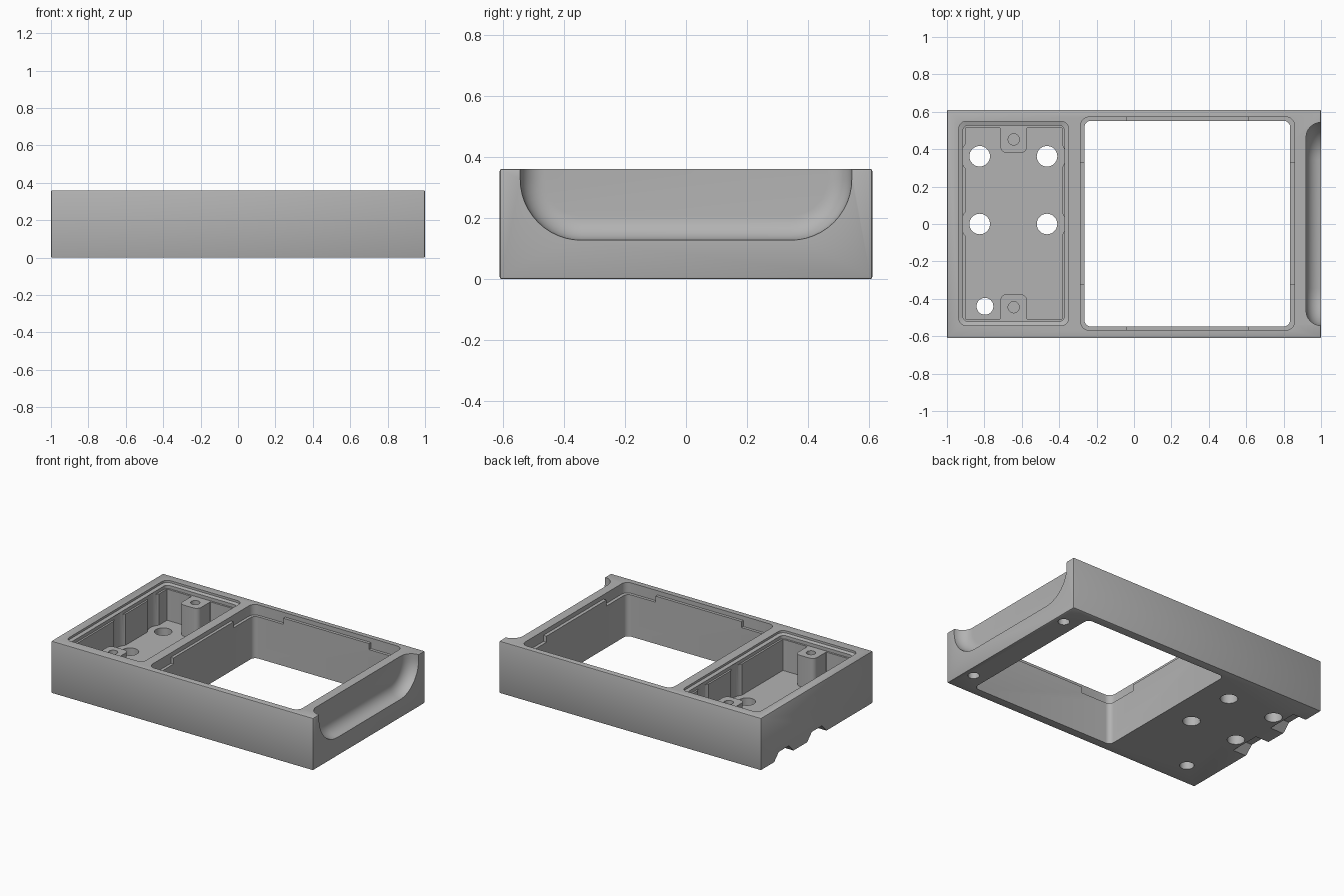
import bpy, bmesh, math

if "Cube" in bpy.data.objects:
    bpy.data.objects.remove(bpy.data.objects["Cube"])

grey = bpy.data.materials.new("grey plastic")
grey.diffuse_color = (0.45, 0.45, 0.45, 1)
grey.use_nodes = True
grey.node_tree.nodes["Principled BSDF"].inputs["Base Color"].default_value = grey.diffuse_color


def loft(name, rings):
    """Closed solid through rings of equal point count."""
    bm = bmesh.new()
    loops = [[bm.verts.new(p) for p in ring] for ring in rings]
    n = len(loops[0])
    for a, b in zip(loops, loops[1:]):
        for i in range(n):
            j = (i + 1) % n
            bm.faces.new((a[i], a[j], b[j], b[i]))
    bm.faces.new(loops[0])
    bm.faces.new(loops[-1])
    bmesh.ops.recalc_face_normals(bm, faces=bm.faces)
    mesh = bpy.data.meshes.new(name)
    bm.to_mesh(mesh)
    bm.free()
    ob = bpy.data.objects.new(name, mesh)
    bpy.context.collection.objects.link(ob)
    return ob


def prism(name, outline, z0, z1):
    return loft(name, [[(x, y, z) for x, y in outline] for z in (z0, z1)])


def rounded(points, radius, steps=6):
    """Round each corner of a right-angled polygon; radius may be a list."""
    out, n = [], len(points)
    for i, (px, py) in enumerate(points):
        r = radius[i] if isinstance(radius, list) else radius
        ends = []
        for qx, qy in (points[i - 1], points[(i + 1) % n]):
            d = math.hypot(qx - px, qy - py)
            ends.append(((qx - px) / d * r, (qy - py) / d * r))
        (ax, ay), (bx, by) = ends
        for k in range(steps + 1):
            t = k / steps * math.pi / 2
            s, c = 1 - math.sin(t), 1 - math.cos(t)
            out.append((px + ax * s + bx * c, py + ay * s + by * c))
    return out


def rect(x0, x1, y0, y1, r):
    return rounded([(x0, y0), (x1, y0), (x1, y1), (x0, y1)], r)


def circle(cx, cy, r, n=32):
    return [(cx + r * math.cos(2 * math.pi * i / n),
             cy + r * math.sin(2 * math.pi * i / n)) for i in range(n)]


# Body block with slightly softened edges
body = prism("tray_body", [(-1, -.61), (1, -.61), (1, .61), (-1, .61)], 0, .36)
bev = body.modifiers.new("edge", 'BEVEL')
bev.width = .006
bev.segments = 2

cutters = []


def cut(ob):
    cutters.append(ob)


# Large window, its shallow rim and deeper corner steps
cut(prism("window_cut", rect(-.265, .835, -.548, .552, .035), -.1, .5))
cut(prism("window_rim_cut", rect(-.285, .858, -.568, .572, .045), .33, .5))
for x0, x1, sx in ((-.285, -.04, 0), (.615, .858, 1)):
    for y0, y1, sy in ((-.568, -.325, 0), (.33, .572, 1)):
        radii = [.001] * 4
        radii[[[0, 3], [1, 2]][sx][sy]] = .045
        cut(prism("window_corner_cut", rect(x0, x1, y0, y1, radii), .288, .4))

# Left pocket: chamfered lid recess, then a deep well leaving two screw posts
lid = [(rect(-.937 + o, -.35 - o, -.543 + o, .549 - o, .04 - o / 2), z)
       for o, z in ((.022, .315), (.022, .338), (0, .345), (0, .5))]
cut(loft("lid_recess_cut", [[(x, y, z) for x, y in r] for r, z in lid]))
well = [(-.902, -.508), (-.715, -.508), (-.715, -.375), (-.572, -.375),
        (-.572, -.508), (-.385, -.508), (-.385, .514), (-.572, .514),
        (-.572, .38), (-.715, .38), (-.715, .514), (-.902, .514)]
rad = [.004, .004, .035, .035, .004, .004] * 2
cut(prism("well_cut", rounded(well, rad), .1, .34))

# Floor holes with clearance bulges in the well walls
for x in (-.825, -.465):
    for y in (0, .362):
        cut(prism("clearance_cut", circle(x, y, .1), .1, .335))
        cut(prism("floor_hole_cut", circle(x, y, .055), -.1, .2))
cut(prism("cable_hole_cut", circle(-.797, -.44, .045), -.1, .2))

# Screw holes in the posts and blind holes in the underside
for y in (-.445, .452):
    cut(prism("post_hole_cut", circle(-.643, y, .03), .2, .4))
for y in (-.435, .435):
    cut(prism("base_hole_cut", circle(.933, y, .036), -.1, .06))

# Tapered notches under the left edge
for y in (0, .36):
    tri = [(y - .12, -.01), (y + .12, -.01), (y + .055, .055), (y - .055, .055)]
    cut(loft("notch_cut", [[(x, a, z) for a, z in tri] for x in (-1.1, -.895)]))

# Coved finger scoop on the right end
rings, R = [], .08
for k in range(-1, 9):
    t = max(k, 0) / 8 * math.pi / 2
    x = 1.1 if k < 0 else 1 - R * math.sin(t)
    o = R * (1 - math.cos(t))
    w, z, r = .543 - o, .127 + o, .2 - o
    prof = rounded([(-w, z), (w, z), (w, .6), (-w, .6)],
                   [r, r, .001, .001], 12)
    rings.append([(x, a, b) for a, b in prof])
cut(loft("scoop_cut", rings))

# Carve the body, then bake the result and drop the cutters
for c in cutters:
    m = body.modifiers.new(c.name, 'BOOLEAN')
    m.operation = 'DIFFERENCE'
    m.solver = 'EXACT'
    m.object = c
    c.hide_render = True
bpy.context.view_layer.update()
dg = bpy.context.evaluated_depsgraph_get()
baked = bpy.data.meshes.new_from_object(body.evaluated_get(dg))
body.modifiers.clear()
body.data = baked
for c in cutters:
    bpy.data.objects.remove(c)
baked.materials.clear()
baked.materials.append(grey)
bpy.context.view_layer.objects.active = body
body.select_set(True)
bpy.ops.object.shade_smooth_by_angle(angle=math.radians(30))
